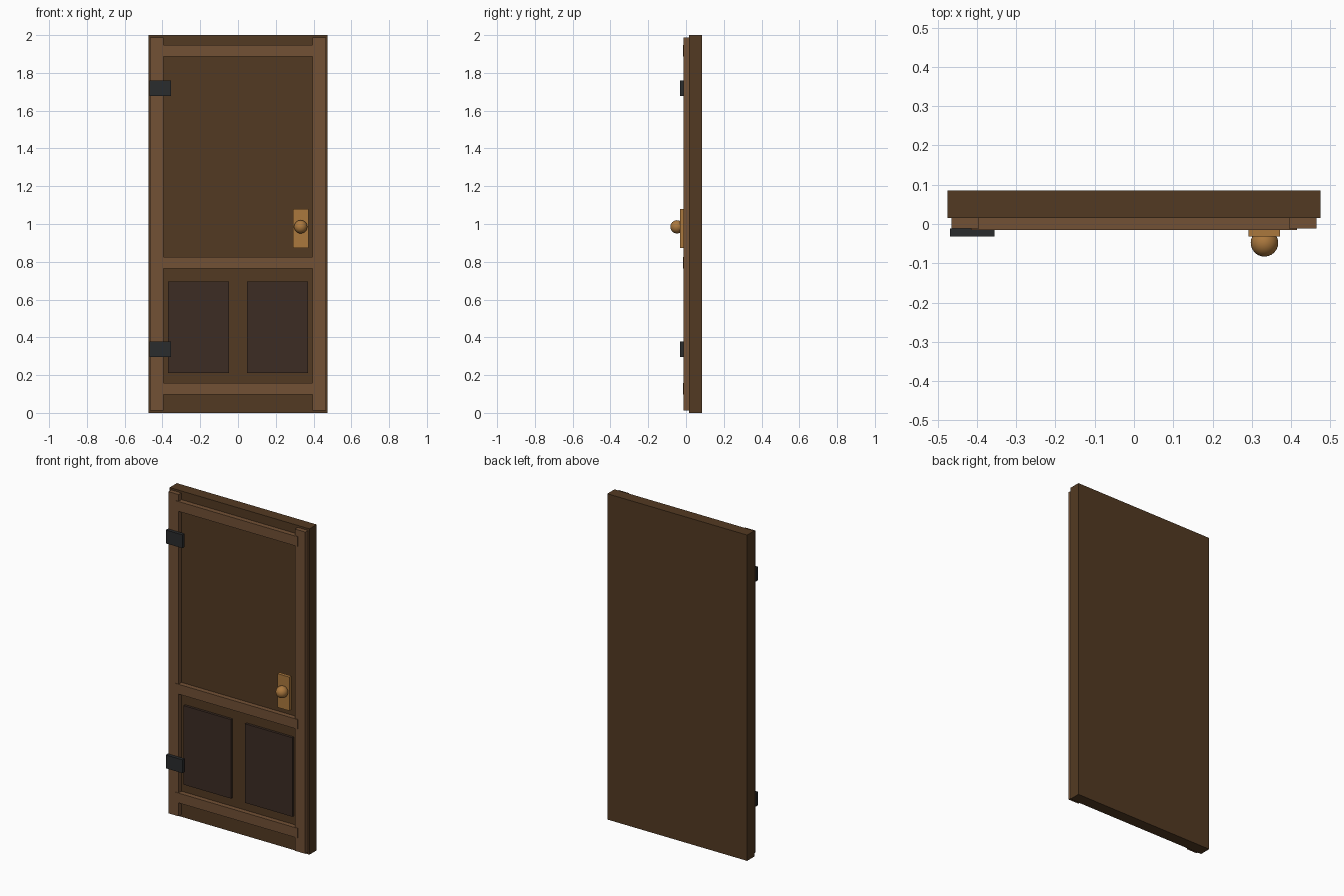
import bpy

cube = bpy.data.objects.get("Cube")
if cube:
    bpy.data.objects.remove(cube, do_unlink=True)


def material(name, rgb):
    mat = bpy.data.materials.new(name)
    mat.use_nodes = True
    color = (*rgb, 1.0)
    mat.diffuse_color = color
    mat.node_tree.nodes["Principled BSDF"].inputs["Base Color"].default_value = color
    return mat


dark_wood = material("dark_wood", (0.086, 0.042, 0.016))
frame_wood = material("frame_wood", (0.168, 0.082, 0.036))
panel_wood = material("panel_wood", (0.045, 0.025, 0.017))
iron = material("iron", (0.023, 0.025, 0.027))
brass = material("brass", (0.41, 0.19, 0.048))


def box(name, xs, ys, zs, mat):
    """Box spanning the given (min, max) range on each axis."""
    spans = (xs, ys, zs)
    bpy.ops.mesh.primitive_cube_add(size=1, location=[sum(s) / 2 for s in spans])
    obj = bpy.context.object
    obj.name = name
    obj.scale = [s[1] - s[0] for s in spans]
    bpy.ops.object.transform_apply(location=False, rotation=False, scale=True)
    obj.data.materials.append(mat)
    return obj


FACE = 0.015      # front face of the slab
FRAME = -0.012    # front face of the stiles
FITTING = -0.032  # front face of the metal fittings

# Door slab
box("door_slab", (-0.475, 0.475), (FACE, 0.085), (0, 2), dark_wood)

# Upright stiles and the two lower panels, one on each side
for side, sign in (("left", 1), ("right", -1)):
    box(side + "_stile", sorted((sign * 0.395, sign * 0.465)),
        (FRAME, FACE), (0.013, 1.988), frame_wood)
    box(side + "_lower_panel", sorted((sign * 0.048, sign * 0.37)),
        (0.0, FACE), (0.21, 0.695), panel_wood)

# Cross rails, slightly proud of the stiles
for name, z in (("bottom", 0.127), ("middle", 0.795), ("top", 1.917)):
    box(name + "_rail", (-0.415, 0.415), (-0.015, FACE), (z - 0.03, z + 0.03), frame_wood)

# Hinges
for name, z in (("lower", 0.337), ("upper", 1.718)):
    box(name + "_hinge", (-0.468, -0.355), (FITTING, -0.011), (z - 0.041, z + 0.041), iron)

# Knob with its plate and the spindle behind it
KNOB_X, KNOB_Z = 0.332, 0.985
box("knob_plate", (0.291, 0.372), (FITTING, FRAME), (0.873, 1.08), brass)
box("knob_spindle", (KNOB_X - 0.01, KNOB_X + 0.01), (FRAME, FACE),
    (KNOB_Z - 0.01, KNOB_Z + 0.01), brass)
bpy.ops.mesh.primitive_uv_sphere_add(segments=24, ring_count=16, radius=0.035,
                                     location=(KNOB_X, -0.048, KNOB_Z))
knob = bpy.context.object
knob.name = "door_knob"
knob.data.materials.append(brass)
bpy.ops.object.shade_smooth_by_angle()
